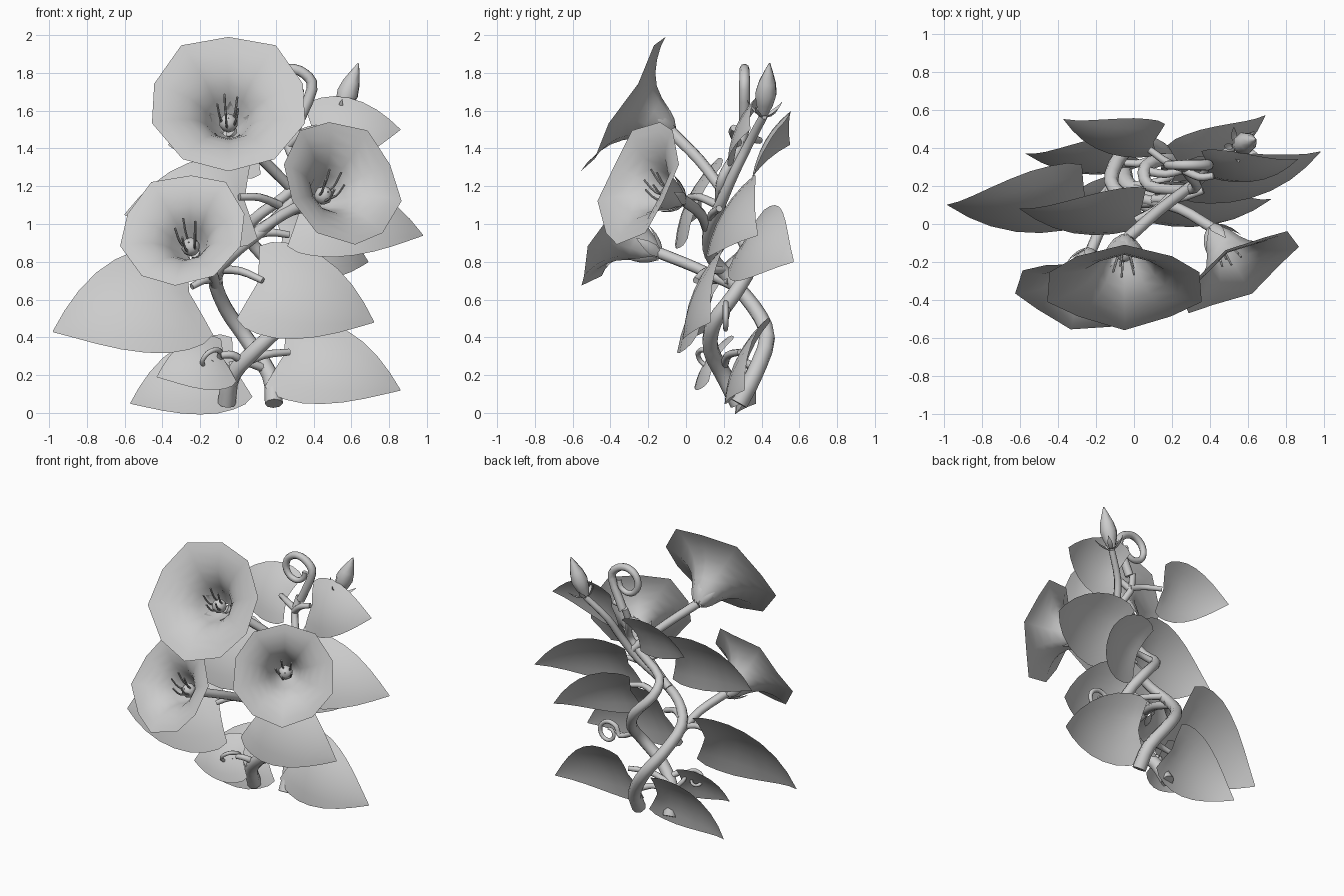
import bpy, bmesh, math
from mathutils import Vector as V

if "Cube" in bpy.data.objects:
    bpy.data.objects.remove(bpy.data.objects["Cube"])

mat = bpy.data.materials.new("pale_grey")
mat.diffuse_color = (0.6, 0.6, 0.6, 1)
mat.use_nodes = True
mat.node_tree.nodes["Principled BSDF"].inputs["Base Color"].default_value = mat.diffuse_color


def finish(name, bm, angle=40):
    me = bpy.data.meshes.new(name)
    bm.to_mesh(me)
    bm.free()
    me.materials.append(mat)
    ob = bpy.data.objects.new(name, me)
    bpy.context.collection.objects.link(ob)
    bpy.ops.object.select_all(action='DESELECT')
    ob.select_set(True)
    bpy.context.view_layer.objects.active = ob
    bpy.ops.object.shade_smooth_by_angle(angle=math.radians(angle))
    return ob


def smooth_path(pts, steps=3):
    # Catmull-Rom through the given points
    p = [V(q) for q in pts]
    p = [2 * p[0] - p[1]] + p + [2 * p[-1] - p[-2]]
    out = []
    for i in range(1, len(p) - 2):
        a, b, c, d = p[i - 1:i + 3]
        for s in range(steps):
            t = s / steps
            out.append(0.5 * (2 * b + (c - a) * t + (2 * a - 5 * b + 4 * c - d) * t ** 2
                              + (3 * b - a - 3 * c + d) * t ** 3))
    return out + [p[-2]]


def tube(name, pts, r0, r1, sides=8):
    path = smooth_path(pts)
    bm = bmesh.new()
    rings, side = [], None
    for i, c in enumerate(path):
        t = (path[min(i + 1, len(path) - 1)] - path[max(i - 1, 0)]).normalized()
        side = t.orthogonal() if side is None else side - t * side.dot(t)
        side.normalize()
        up = t.cross(side)
        r = r0 + (r1 - r0) * i / (len(path) - 1)
        rings.append([bm.verts.new(c + r * (math.cos(a) * side + math.sin(a) * up))
                      for a in (2 * math.pi * k / sides for k in range(sides))])
    for a, b in zip(rings, rings[1:]):
        for k in range(sides):
            j = (k + 1) % sides
            bm.faces.new((a[k], a[j], b[j], b[k]))
    bm.faces.new(rings[0][::-1])
    bm.faces.new(rings[-1])
    return finish(name, bm, 50)


OUTLINE = [(-.03, .8), (.05, .94), (.16, 1), (.3, 1), (.45, .91), (.6, .75), (.75, .52), (.88, .27), (1, 0.01)]


def blade(name, base, tip, width, normal=(0, -.9, .4), outline=OUTLINE, bend=.11, cup=.1):
    base, tip = V(base), V(tip)
    axis = tip - base
    length = axis.length
    axis.normalize()
    n = V(normal)
    n = (n - axis * n.dot(axis)).normalized()
    side = n.cross(axis)
    bm = bmesh.new()
    rows = []
    for u, h in outline:
        row = []
        for k in range(-3, 4):
            v = k / 3
            # heart-shaped notch at the base, arched blade
            back = .06 * length * (1 - abs(v)) * max(0, 1 - u * 5)
            row.append(bm.verts.new(base + axis * (u * length + back) + side * (v * h * width / 2)
                                    + n * (bend * length * 4 * u * (1 - u) - cup * width * (v * h) ** 2)))
        rows.append(row)
    for a, b in zip(rows, rows[1:]):
        for k in range(6):
            bm.faces.new((a[k], a[k + 1], b[k + 1], b[k])[::-1])
    return finish(name, bm)


def spin(name, base, axis, profile, sides, wave=0.0, angle=40, cap=False):
    base, n = V(base), V(axis).normalized()
    x = (V((0, 0, 1)) - n * n.z).normalized()
    y = n.cross(x)
    bm = bmesh.new()
    rings = []
    last = profile[-1][0]
    for s, r in profile:
        ring = []
        for k in range(sides):
            a = 2 * math.pi * k / sides
            w = wave * (s / last) ** 3 * (1 if k % 2 else -1)
            ring.append(bm.verts.new(base + n * (s + w) + r * (1 + w) * (math.cos(a) * x + math.sin(a) * y)))
        rings.append(ring)
    for a, b in zip(rings, rings[1:]):
        for k in range(sides):
            j = (k + 1) % sides
            bm.faces.new((a[k], a[j], b[j], b[k]))
    if cap:
        bm.faces.new(rings[0][::-1])
        bm.faces.new(rings[-1])
    return finish(name, bm, angle)


def calyx(name, base, axis, size, spread):
    base, n = V(base), V(axis).normalized()
    x = n.orthogonal().normalized()
    y = n.cross(x)
    for k in range(5):
        a = 2 * math.pi * k / 5
        out = math.cos(a) * x + math.sin(a) * y
        blade(f"{name}_sepal_{k}", base + out * .025, base + n * size + out * spread, size * .45,
              out, [(0, .5), (.3, 1), (.6, .8), (.85, .35), (1, .02)], .1, .2)


def flower(name, centre, axis, R, depth):
    c, n = V(centre), V(axis).normalized()
    base = c - n * depth
    prof = [(0, .1), (.22, .22), (.45, .3), (.65, .4), (.8, .53), (.91, .69), (.98, .86), (1, 1)]
    spin(name + "_trumpet", base, n, [(s * depth, r * R) for s, r in prof], 10, .015)
    calyx(name, base - n * .02, n, .14, .11)
    # pistil head and stamens
    spin(name + "_pistil", base + n * .03, n,
         [(.05 - .05 * math.cos(t * math.pi / 6), max(.003, .05 * math.sin(t * math.pi / 6)))
          for t in range(7)], 10, 0, 60)
    x = (V((0, 0, 1)) - n * n.z).normalized()
    y = n.cross(x)
    for k in range(5):
        a = 2 * math.pi * (k + .3) / 5
        o = math.cos(a) * x + math.sin(a) * y
        tube(f"{name}_stamen_{k}", [base + n * .04 + o * .02, base + n * .14 + o * .045,
                                    base + n * .22 + o * .06 + x * .04], .007, .006, 6)


def curl(name, start, centre, r, turns, right, up, radius, shrink=.7):
    # tendril: rises from its start, then spirals inward in the right/up plane
    c, right, up = V(centre), V(right).normalized(), V(up).normalized()
    pts = [start]
    for i in range(int(turns * 8) + 1):
        a = i * math.pi / 4
        q = r * (1 - shrink * i / (turns * 8))
        pts.append(c + q * (math.cos(a) * right + math.sin(a) * up))
    tube(name, pts, radius, radius * .6, 8)


# Twining vines
tube("vine_left_foot", [(-.06, .28, .05), (-.03, .2, .2), (.1, .13, .34), (.24, .15, .48), (.27, .25, .62),
                        (.18, .34, .78), (.06, .3, .92), (.08, .2, 1.02), (.25, .18, 1.15), (.33, .2, 1.26),
                        (.27, .28, 1.4), (.28, .32, 1.52)], .048, .022)
tube("vine_right_foot", [(.19, .28, .05), (.17, .36, .2), (.04, .43, .4), (-.07, .36, .56), (-.12, .22, .72),
                         (-.03, .13, .84), (.12, .12, .96), (.27, .18, 1.1), (.36, .25, 1.26),
                         (.42, .33, 1.42), (.54, .41, 1.57)], .048, .022)

# Flowers with their stalks
flower("top_flower", (-.05, -.33, 1.64), (0, -.86, .5), .42, .29)
flower("left_flower", (-.29, -.38, .97), (-.2, -.82, .46), .34, .27)
flower("right_flower", (.55, -.25, 1.22), (.47, -.78, .33), .35, .28)
tube("top_flower_stalk", [(.3, .2, 1.17), (.13, .07, 1.34), (-.04, -.08, 1.49)], .028, .032)
tube("left_flower_stalk", [(-.12, .24, .68), (-.15, .05, .77), (-.23, -.15, .85)], .028, .03)
tube("right_flower_stalk", [(.05, .13, .92), (.24, .08, 1.05), (.41, -.02, 1.13)], .028, .03)

# Bud
bud_axis = (.36, .12, 1)
spin("bud", (.54, .41, 1.58), bud_axis,
     [(0, .025), (.06, .048), (.12, .06), (.18, .048), (.24, .025), (.29, .004)], 8, 0, 50, True)
calyx("bud", (.54, .41, 1.57), bud_axis, .08, .1)

# Leaves: base, tip, width, stalk root, facing
N = (0, -.9, .4)
leaves = {
    "mid_left": ((-.23, .14, .65), (-.98, .1, .43), .65, (-.1, .23, .7), (0, -.87, .5)),
    "mid_right": ((.08, .09, .7), (.72, .13, .48), .55, (-.1, .2, .76), N),
    "upper_right": ((.3, .2, 1.07), (.98, .38, .94), .5, (.1, .13, .97), (.2, -.85, .5)),
    "back_right": ((.22, .3, .93), (.69, .57, .8), .46, (.06, .28, .93), (.3, -.8, .5)),
    "upper_left": ((.06, .06, 1.13), (-.6, .08, 1.05), .53, (.22, .17, 1.1), (0, -.9, .42)),
    "high_back": ((.12, .42, 1.42), (-.37, .55, 1.42), .41, (.28, .29, 1.42), (0, -.87, .5)),
    "high_right": ((.38, .29, 1.49), (.86, .34, 1.5), .4, (.27, .28, 1.42), N),
    "low_left": ((.0, .36, .25), (-.57, .37, .05), .45, (.13, .36, .24), N),
    "low_front": ((-.06, .16, .29), (-.43, .1, .19), .34, (.03, .17, .27), (0, -.87, .5)),
    "low_right": ((.22, .33, .32), (.86, .31, .12), .49, (.0, .2, .25), N),
}
for key, (base, tip, width, root, facing) in leaves.items():
    blade(key + "_leaf", base, tip, width, facing)
    b, t, r = V(base), V(tip), V(root)
    end = b + (t - b) * (.02 if key == "mid_left" else .08) + V(facing) * .045
    tube(key + "_leaf_stalk", [r, (r + end) / 2 + V((0, -.02, .02)), end], .024, .018)

# Curling tendrils
curl("top_tendril", (.3, .31, 1.5), (.27, .31, 1.715), .122, 1.05, (1, 0, 0), (0, 0, 1), .03, .5)
curl("low_front_tendril", (-.02, .18, .2), (-.15, .11, .28), .08, 1.0, (1, 1, 0), (.4, -.4, .8), .016)
curl("low_back_tendril", (.27, .22, .56), (.49, .21, .5), .095, 1.3, (-1, 0, 0), (0, 0, 1), .018)
